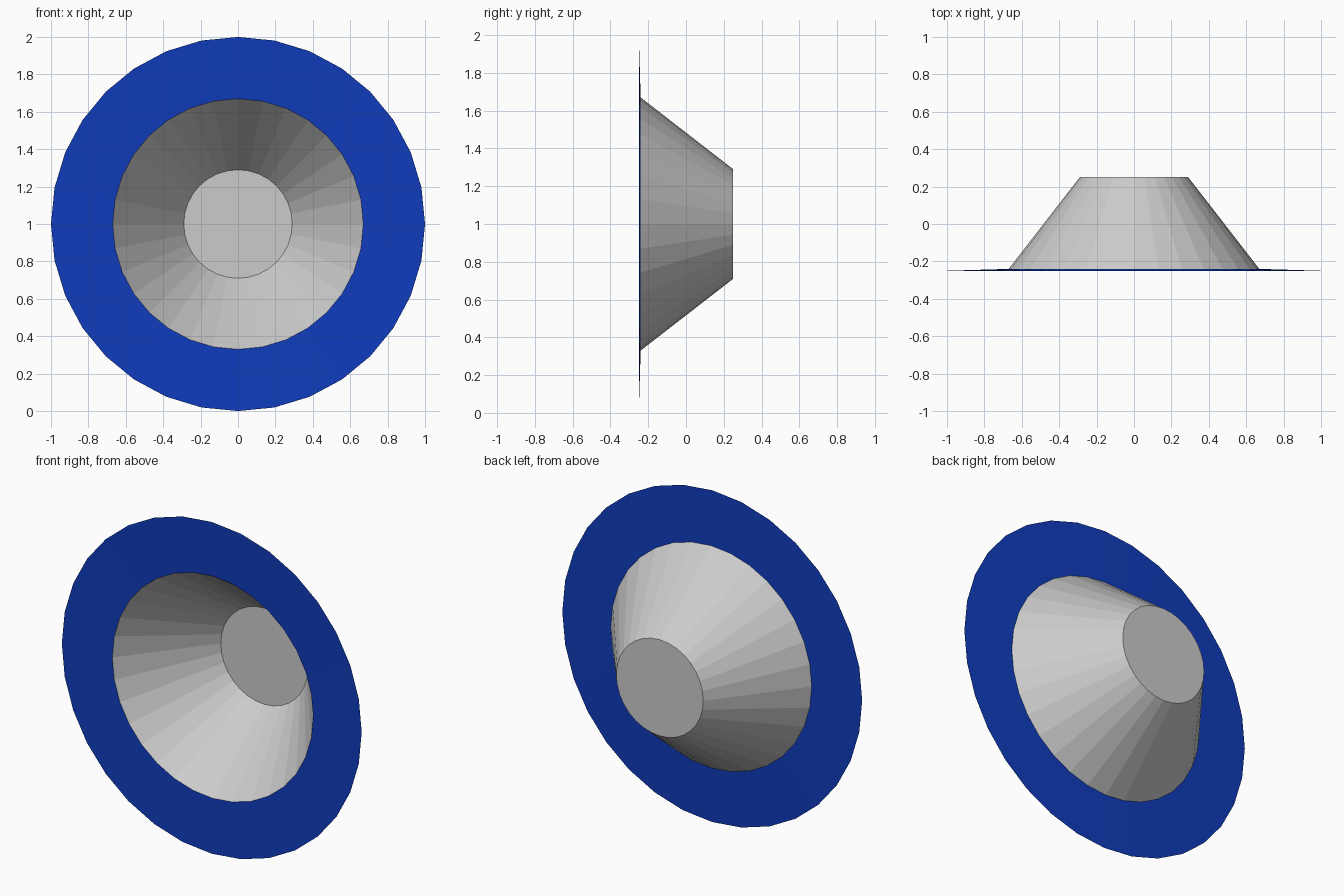
import bpy
import bmesh
from math import cos, sin, tau

if "Cube" in bpy.data.objects:
    bpy.data.objects.remove(bpy.data.objects["Cube"])

SIDES = 32
CENTRE_Z = 1.0


def lathe(name, profile, cap_end=False):
    """Revolve (radius, y) points around the y axis into a flat-faced shell."""
    bm = bmesh.new()
    rings = [[bm.verts.new((r * sin(tau * i / SIDES), y, CENTRE_Z + r * cos(tau * i / SIDES)))
              for i in range(SIDES)] for r, y in profile]
    for a, b in zip(rings, rings[1:]):
        for i in range(SIDES):
            j = (i + 1) % SIDES
            bm.faces.new((a[i], a[j], b[j], b[i]))
    if cap_end:
        bm.faces.new(rings[-1])
    bmesh.ops.recalc_face_normals(bm, faces=bm.faces)
    mesh = bpy.data.meshes.new(name)
    bm.to_mesh(mesh)
    bm.free()
    obj = bpy.data.objects.new(name, mesh)
    bpy.context.collection.objects.link(obj)
    return obj


# Open grey funnel, closed by a flat disc at the back
lathe("funnel", [(0.67, -0.24), (0.29, 0.25)], cap_end=True)

# Very shallow blue flange around the mouth
rim = lathe("rim", [(1.0, -0.25), (0.67, -0.24)])
blue = bpy.data.materials.new("blue")
blue.diffuse_color = (0.005, 0.045, 0.5, 1)
blue.use_nodes = True
blue.node_tree.nodes["Principled BSDF"].inputs["Base Color"].default_value = blue.diffuse_color
rim.data.materials.append(blue)
